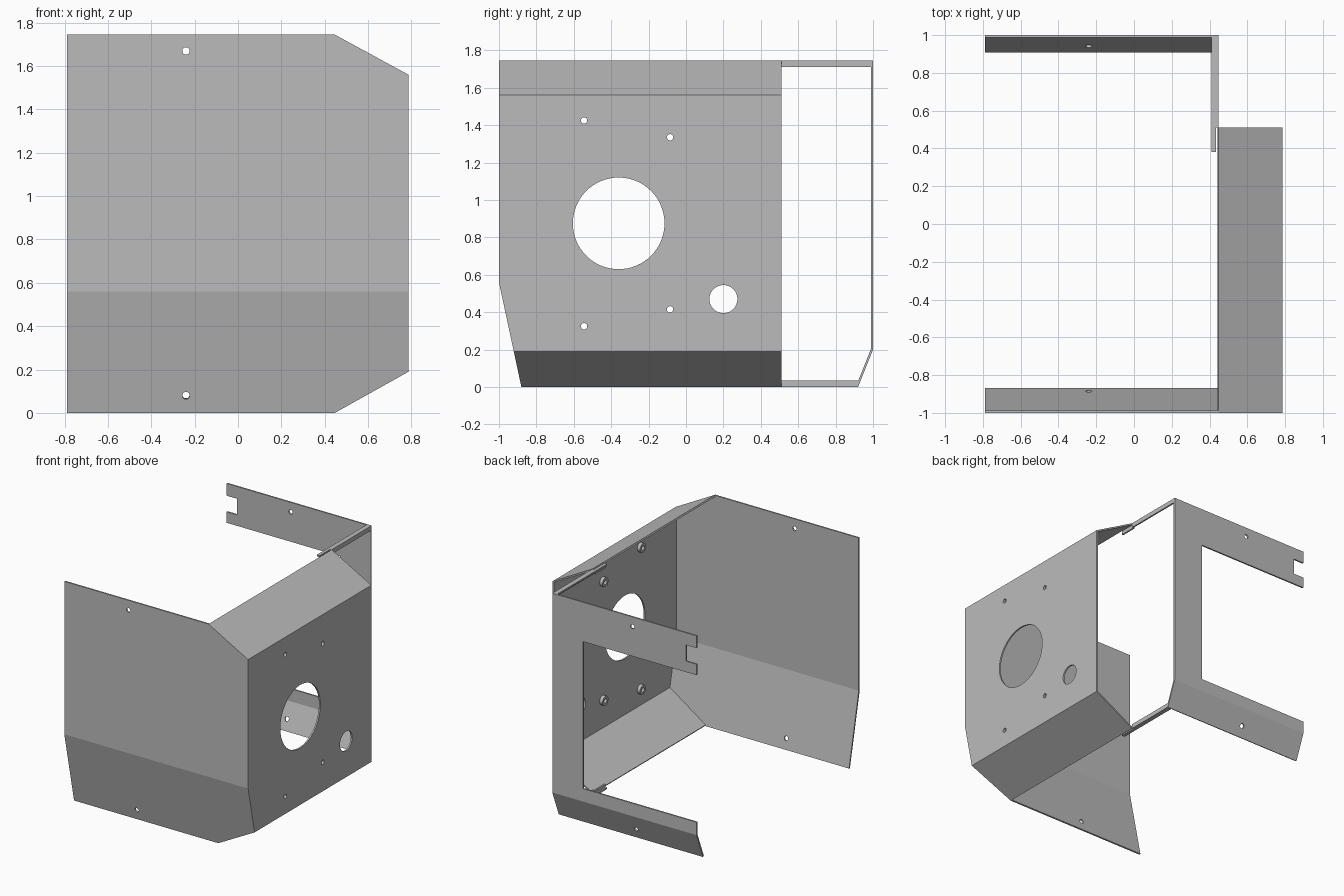
import bpy, bmesh
from math import cos, sin, pi
from mathutils import Vector, Matrix

if "Cube" in bpy.data.objects:
    bpy.data.objects.remove(bpy.data.objects["Cube"])

steel = bpy.data.materials.new("light_grey_steel")
steel.use_nodes = True
GREY = (0.5, 0.5, 0.5, 1)
steel.diffuse_color = GREY
steel.node_tree.nodes["Principled BSDF"].inputs["Base Color"].default_value = GREY

T = 0.012                      # sheet thickness
LEFT, FOLD, SIDE = -0.79, 0.447, 0.787
TOP, SIDE_TOP, SIDE_LOW = 1.745, 1.56, 0.19
BEND, SLANT = 0.56, 0.12       # front bend height and setback
R_BEND, R_SLANT = 0.2, 0.08    # rear bend height and setback
REAR = 0.51                    # rear edge of the side
X, Y, Z = Vector((1, 0, 0)), Vector((0, 1, 0)), Vector((0, 0, 1))


def circle(u, v, r, n=32):
    return [(u + r * cos(2 * pi * i / n), v + r * sin(2 * pi * i / n)) for i in range(n)]


def plate(name, outline, holes, origin, u, v, inward, thick=T):
    """Sheet with holes, drawn in the u/v plane and thickened inward."""
    curve = bpy.data.curves.new(name, "CURVE")
    curve.dimensions, curve.fill_mode, curve.extrude = "2D", "BOTH", thick / 2
    for loop in [outline] + holes:
        spline = curve.splines.new("POLY")
        spline.points.add(len(loop) - 1)
        for p, (a, b) in zip(spline.points, loop):
            p.co = (a, b, 0, 1)
        spline.use_cyclic_u = True
    temp = bpy.data.objects.new(name + "_outline", curve)
    bpy.context.collection.objects.link(temp)
    deps = bpy.context.evaluated_depsgraph_get()
    mesh = bpy.data.meshes.new_from_object(temp.evaluated_get(deps))
    bpy.data.objects.remove(temp)
    n = u.cross(v).normalized()
    if n.dot(inward) < 0:
        n = -n
    m = Matrix((u, v, n)).transposed().to_4x4()
    m.translation = Vector(origin) + n * thick / 2
    bm = bmesh.new()
    bm.from_mesh(mesh)
    bm.transform(m)
    bmesh.ops.remove_doubles(bm, verts=bm.verts, dist=1e-5)
    bmesh.ops.recalc_face_normals(bm, faces=bm.faces)
    bm.to_mesh(mesh)
    bm.free()
    mesh.name = name
    mesh.materials.clear()
    mesh.materials.append(steel)
    for f in mesh.polygons:
        f.use_smooth = False
        f.material_index = 0
    obj = bpy.data.objects.new(name, mesh)
    bpy.context.collection.objects.link(obj)
    return obj


def rect(a, b, c, d):
    return [(a, c), (b, c), (b, d), (a, d)]


def front_y(z):
    return -1 + SLANT * max(0, BEND - z) / BEND


# Front panel, upright part and bent lower part
HOLE_X, HOLE_R = -0.24, 0.017
plate("front_panel", [(LEFT, BEND), (SIDE, BEND), (SIDE, SIDE_TOP), (FOLD, TOP), (LEFT, TOP)],
      [circle(HOLE_X, 1.67, HOLE_R)], (0, -1, 0), X, Z, Y)
plate("front_lower_panel", [(LEFT, 0), (FOLD, 0), (SIDE, SIDE_LOW), (SIDE, BEND), (LEFT, BEND)],
      [circle(HOLE_X, 0.08, HOLE_R)], (0, -1 + SLANT, 0), X, Z - Y * SLANT / BEND, Y)

# Side panel with openings
bolts = [(-0.545, 1.425), (-0.085, 1.335), (-0.085, 0.415), (-0.545, 0.325)]
plate("side_panel",
      [(front_y(SIDE_LOW), SIDE_LOW), (REAR, SIDE_LOW), (REAR, SIDE_TOP), (-1, SIDE_TOP), (-1, BEND)],
      [circle(-0.36, 0.875, 0.245, 64), circle(0.2, 0.47, 0.075)]
      + [circle(y, z, HOLE_R) for y, z in bolts],
      (SIDE, 0, 0), Y, Z, -X)

# Threaded bushes on the inside of the side panel
for i, (y, z) in enumerate(bolts):
    plate(f"bush_{i + 1}", circle(y, z, 0.036, 24), [circle(y, z, HOLE_R)],
          (SIDE - T, 0, 0), Y, Z, -X, 0.025)

# Sloping folds above and below the side panel
plate("upper_slope", rect(-1, REAR, 0, 1), [], (SIDE, 0, SIDE_TOP), Y,
      Vector((FOLD - SIDE, 0, TOP - SIDE_TOP)), -Z)
plate("lower_slope", [(front_y(SIDE_LOW), 0), (REAR, 0), (REAR, 1), (front_y(0), 1)], [],
      (SIDE, 0, SIDE_LOW), Y, Vector((FOLD - SIDE, 0, -SIDE_LOW)), Z)

# Rear frame: column with two arms, the upper one notched
COL, ARM_LOW, ARM_TOP, NOTCH = 0.185, 0.3, 1.44, -0.70
plate("rear_frame",
      [(LEFT, R_BEND), (FOLD, R_BEND), (FOLD, TOP), (LEFT, TOP), (LEFT, 1.65), (NOTCH, 1.65),
       (NOTCH, 1.525), (LEFT, 1.525), (LEFT, ARM_TOP), (COL, ARM_TOP), (COL, ARM_LOW), (LEFT, ARM_LOW)],
      [circle(HOLE_X, 1.67, HOLE_R)], (0, 1, 0), X, Z, -Y)
plate("rear_lower_flange", rect(LEFT, FOLD, 0, R_BEND), [circle(HOLE_X, 0.08, HOLE_R)],
      (0, 1 - R_SLANT, 0), X, Z + Y * R_SLANT / R_BEND, -Y)

# Angle rails joining the rear frame to the slopes, with narrower tongues
for name, z0, s, end in (("upper", TOP, -1, 1), ("lower", 0, 1, 1 - R_SLANT)):
    for part, x1, y0, y1 in (("rail", FOLD, REAR, end), ("tongue", 0.435, 0.38, REAR)):
        x0 = 0.41
        shape = [(x0, 0), (x1, 0), (x1, 0.035), (x1 - T, 0.035), (x1 - T, T), (x0, T)]
        plate(f"{name}_{part}", shape, [], (0, y0, z0), X, Z * s, Y, y1 - y0)
